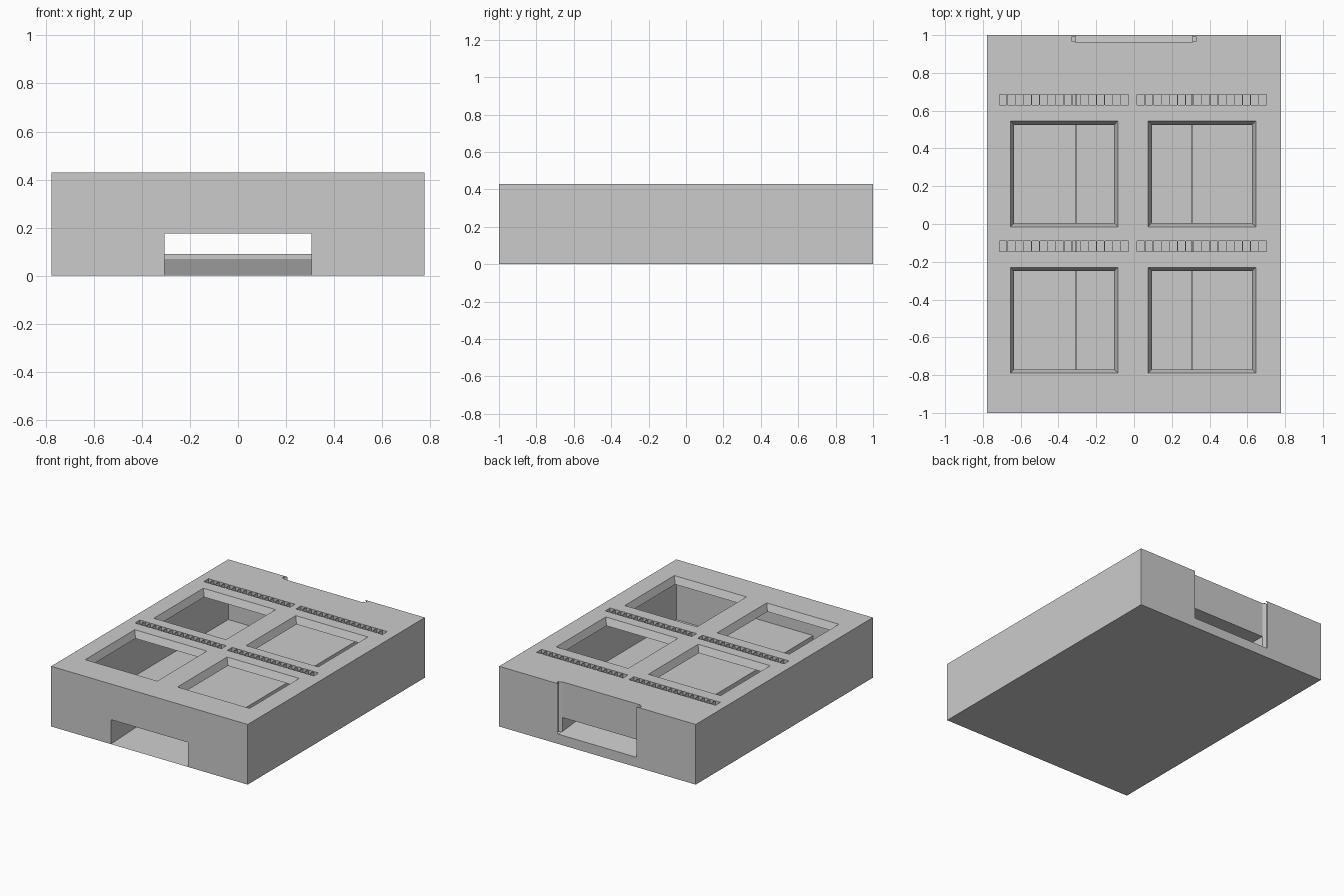
import bpy, bmesh
from mathutils import Vector

if "Cube" in bpy.data.objects:
    bpy.data.objects.remove(bpy.data.objects["Cube"])

W, L, H = 0.777, 1.0, 0.43      # half width, half length, height
D, DZ = 0.305, 0.175            # duct half width and roof height
LIP, BACK = 0.07, 0.96          # rear sill height, recess depth


def finish(name, bm):
    bmesh.ops.remove_doubles(bm, verts=bm.verts, dist=1e-5)
    me = bpy.data.meshes.new(name)
    bm.to_mesh(me)
    bm.free()
    ob = bpy.data.objects.new(name, me)
    bpy.context.collection.objects.link(ob)
    return ob


def quad(bm, pts, normal=None):
    f = bm.faces.new([bm.verts.new(p) for p in pts])
    f.normal_update()
    if normal and f.normal.dot(Vector(normal)) < 0:
        f.normal_flip()


def panel(name, rect, place, normal, holes=()):
    """Flat sheet with rectangular holes, all as (u0, v0, u1, v1)."""
    rects = [rect, *holes]
    us = sorted({round(r[i], 5) for r in rects for i in (0, 2)})
    vs = sorted({round(r[i], 5) for r in rects for i in (1, 3)})
    bm = bmesh.new()
    for a, b in zip(us, us[1:]):
        for c, d in zip(vs, vs[1:]):
            u, v = (a + b) / 2, (c + d) / 2
            if any(h[0] < u < h[2] and h[1] < v < h[3] for h in holes):
                continue
            quad(bm, [place(a, c), place(b, c), place(b, d), place(a, d)], normal)
    return finish(name, bm)


def lips(name, rects, inset, depth):
    """Rims that run down from the edges of holes in the top."""
    bm = bmesh.new()
    for x0, y0, x1, y1 in rects:
        top = [(x0, y0), (x1, y0), (x1, y1), (x0, y1)]
        i = inset
        low = [(x0 + i, y0 + i), (x1 - i, y0 + i), (x1 - i, y1 - i), (x0 + i, y1 - i)]
        mid = Vector(((x0 + x1) / 2, (y0 + y1) / 2, H))
        for k in range(4):
            n = (k + 1) % 4
            pts = [(*top[k], H), (*top[n], H), (*low[n], H - depth), (*low[k], H - depth)]
            c = sum((Vector(p) for p in pts), Vector()) / 4
            quad(bm, pts, mid - c)
    return finish(name, bm)


# Four flared pockets and four rows of vent slots
pockets = [(x - 0.02, y - 0.02, x + 0.55, y + 0.54)
           for x in (-0.635, 0.095) for y in (-0.77, 0.005)]
pitch = 0.043
vents = [(x + i * pitch + 0.002, y, x + (i + 1) * pitch - 0.002, y + 0.055)
         for x in (-0.715, 0.015) for y in (-0.145, 0.63) for i in range(16)]
notch = [(-0.31, BACK, 0.31, L), (-0.33, 0.97, 0.33, 0.99)]

# Outer shell
panel("top_panel", (-W, -L, W, L), lambda u, v: (u, v, H), (0, 0, 1),
      pockets + vents + notch)
panel("bottom_panel", (-W, -L, W, L), lambda u, v: (u, v, 0), (0, 0, -1))
panel("front_panel", (-W, 0, W, H), lambda u, v: (u, -L, v), (0, -1, 0),
      [(-D, 0, D, DZ)])
panel("back_panel", (-W, 0, W, H), lambda u, v: (u, L, v), (0, 1, 0),
      [(-0.31, LIP, 0.31, H)])
for s, side in ((-1, "left"), (1, "right")):
    panel(side + "_panel", (-L, 0, L, H), lambda u, v: (s * W, u, v), (s, 0, 0))

# Rims of the openings
lips("pocket_rims", pockets, 0.02, 0.05)
lips("vent_rims", vents, 0, 0.035)

# Duct running from front to back
panel("duct_roof", (-D, -L, D, BACK), lambda u, v: (u, v, DZ), (0, 0, -1))
for s, side in ((-1, "left"), (1, "right")):
    panel("duct_wall_" + side, (-L, 0, BACK, DZ), lambda u, v: (s * D, u, v), (-s, 0, 0))

# Duct floor: long ramp, then a short sill falling to the back
bm = bmesh.new()
prof = [(-L, 0), (0.8, 0.07), (0.8, 0.09), (L, LIP)]
for (y0, z0), (y1, z1) in zip(prof, prof[1:]):
    n = (0, z0 - z1, y1 - y0)
    quad(bm, [(-0.31, y0, z0), (0.31, y0, z0), (0.31, y1, z1), (-0.31, y1, z1)], n)
finish("duct_floor", bm)

# Rear recess with grooved sides for a sliding door
panel("recess_wall", (-0.31, DZ, 0.31, H), lambda u, v: (u, BACK, v), (0, 1, 0))
bm = bmesh.new()
groove = [(0.305, BACK), (0.33, 0.97), (0.33, 0.99), (0.31, L)]
for s in (-1, 1):
    for (x0, y0), (x1, y1) in zip(groove, groove[1:]):
        quad(bm, [(s * x0, y0, LIP), (s * x1, y1, LIP), (s * x1, y1, H), (s * x0, y0, H)],
             (-s * (y1 - y0), x1 - x0, 0))
finish("door_grooves", bm)
